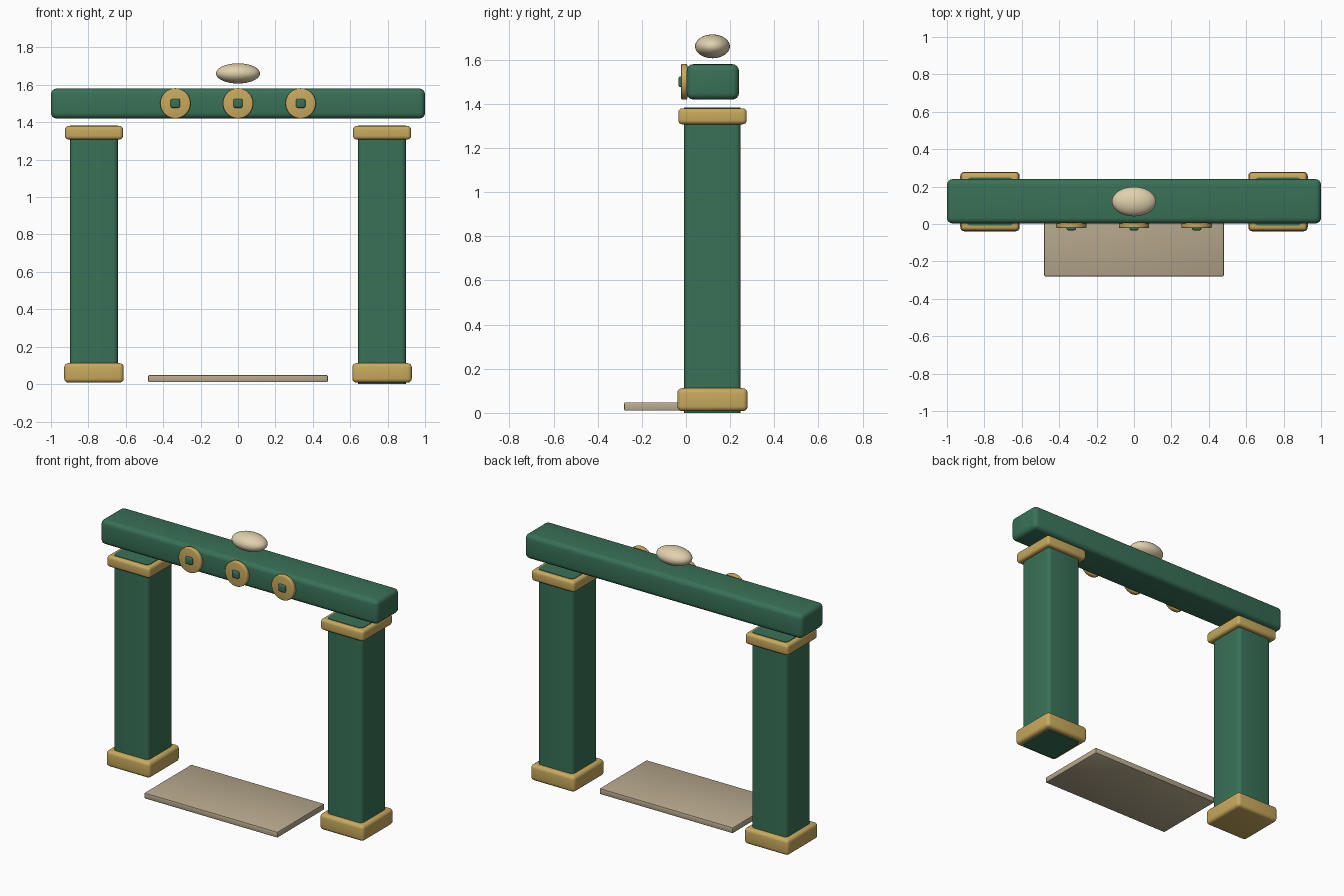
import bpy, bmesh, math
from mathutils import Matrix, Vector

if "Cube" in bpy.data.objects:
    bpy.data.objects.remove(bpy.data.objects["Cube"])


def material(name, rgb):
    m = bpy.data.materials.new(name)
    m.diffuse_color = (*rgb, 1)
    m.use_nodes = True
    m.node_tree.nodes["Principled BSDF"].inputs["Base Color"].default_value = m.diffuse_color
    return m


GREEN = material("green", (0.04, 0.165, 0.095))
GOLD = material("gold", (0.58, 0.40, 0.11))
CREAM = material("cream", (0.75, 0.64, 0.42))
STONE = material("stone", (0.48, 0.40, 0.27))


def finish(name, bm, mat, angle=35):
    me = bpy.data.meshes.new(name)
    bm.to_mesh(me)
    bm.free()
    me.materials.append(mat)
    ob = bpy.data.objects.new(name, me)
    bpy.context.collection.objects.link(ob)
    bpy.ops.object.select_all(action='DESELECT')
    ob.select_set(True)
    bpy.context.view_layer.objects.active = ob
    bpy.ops.object.shade_smooth_by_angle(angle=math.radians(angle))
    return ob


def rounded_box(name, lo, hi, radius, mat, segments=4, upright_only=False):
    lo, hi = Vector(lo), Vector(hi)
    bm = bmesh.new()
    bmesh.ops.create_cube(bm, size=1, matrix=Matrix.Translation((lo + hi) / 2)
                          @ Matrix.Diagonal((*(hi - lo), 1)))
    edges = [e for e in bm.edges if not upright_only
             or abs(e.verts[0].co.z - e.verts[1].co.z) > 0.01]
    bmesh.ops.bevel(bm, geom=edges, offset=radius, segments=segments,
                    profile=0.5, affect='EDGES', clamp_overlap=True)
    return finish(name, bm, mat)


def disc(name, x, z, r, y0, y1, mat):
    # coin lying against the beam, with softened rims
    bm = bmesh.new()
    bmesh.ops.create_cone(bm, cap_ends=True, segments=40, radius1=r, radius2=r,
                          depth=y1 - y0, matrix=Matrix.Translation((x, (y0 + y1) / 2, z))
                          @ Matrix.Rotation(math.pi / 2, 4, 'X'))
    rims = [e for e in bm.edges if any(len(f.verts) > 4 for f in e.link_faces)]
    bmesh.ops.bevel(bm, geom=rims, offset=0.006, segments=3, profile=0.5, affect='EDGES')
    return finish(name, bm, mat)


YC = 0.12  # centre line of the gate

# posts with gold base and cap
for side, s, bottom in (("left", -1, 0.011), ("right", 1, 0.0)):
    x = 0.77 * s

    def block(part, half, z0, z1, radius, mat, **kw):
        rounded_box(f"{side}_{part}", (x - half, YC - half, z0),
                    (x + half, YC + half, z1), radius, mat, **kw)

    block("post", 0.128, bottom, 1.383, 0.024, GREEN, upright_only=True)
    block("post_base", 0.159, 0.008, 0.112, 0.022, GOLD)
    block("post_cap", 0.155, 1.308, 1.38, 0.018, GOLD)

# crossbeam
rounded_box("beam", (-1, 0.003, 1.42), (1, 0.24, 1.58), 0.03, GREEN)

# ornaments on the beam front
for i, x in enumerate((-0.335, 0, 0.335)):
    disc(f"beam_disc_{i + 1}", x, 1.501, 0.081, -0.022, 0.006, GOLD)
    rounded_box(f"disc_stud_{i + 1}", (x - 0.025, -0.034, 1.477),
                (x + 0.025, 0.0, 1.525), 0.009, GREEN, segments=3)

# finial pebble above the beam
bm = bmesh.new()
bmesh.ops.create_uvsphere(bm, u_segments=40, v_segments=20, radius=1,
                          matrix=Matrix.Translation((0, YC, 1.661))
                          @ Matrix.Diagonal((0.118, 0.079, 0.054, 1)))
finish("finial", bm, CREAM, 60)

# threshold slab
rounded_box("threshold_slab", (-0.48, -0.28, 0.01), (0.48, 0.205, 0.048), 0.006, STONE, segments=2)
